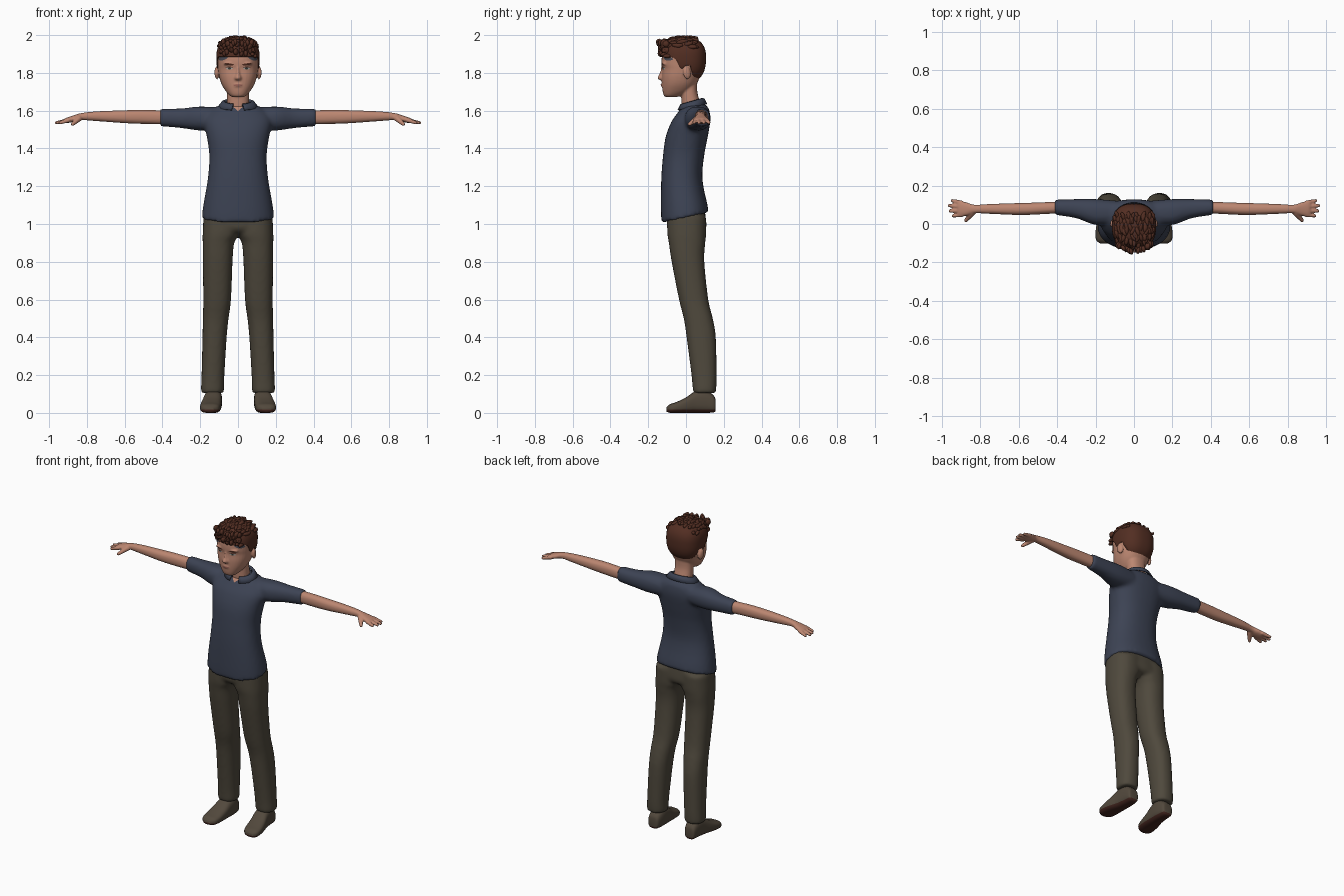
import bpy, bmesh, math, random
from mathutils import Vector, Matrix

random.seed(4)
if "Cube" in bpy.data.objects:
    bpy.data.objects.remove(bpy.data.objects["Cube"])


def material(name, r, g, b):
    m = bpy.data.materials.new(name)
    m.use_nodes = True
    m.diffuse_color = (r, g, b, 1)
    shader = next(n for n in m.node_tree.nodes if n.type == "BSDF_PRINCIPLED")
    shader.inputs["Base Color"].default_value = (r, g, b, 1)
    shader.inputs["Roughness"].default_value = 0.8
    return m


SKIN = material("skin", .50, .24, .165)
LIPS = material("lips", .33, .13, .10)
HAIR = material("brown hair", .085, .027, .016)
SCALP = material("grey hairline", .07, .07, .09)
EYE = material("eye white", .42, .38, .35)
IRIS = material("dark iris", .035, .045, .04)
SHIRT = material("navy shirt", .046, .056, .088)
CLOTH = material("olive trousers", .078, .066, .046)
SHOE = material("taupe shoe", .085, .066, .046)
SOLE = material("red brown sole", .055, .018, .013)


def power(value, exponent):
    return math.copysign(abs(value) ** exponent, value)


def loft(bm, axis, rows, side=1, square=2.3, count=32, steps=4):
    """Skin rounded sections (position, u0, u1, v0, v1) placed along an axis."""
    pts = [Vector(r) for r in rows]
    pts = [pts[0]] + pts + [pts[-1]]
    smooth = []
    for i in range(1, len(pts) - 2):
        a, b, c, d = pts[i - 1:i + 3]
        for k in range(steps):
            t = k / steps
            smooth.append(.5 * (2 * b + (c - a) * t + (2 * a - 5 * b + 4 * c - d) * t ** 2
                                + (3 * b - a - 3 * c + d) * t ** 3))
    smooth.append(pts[-1])
    rings = []
    for p, u0, u1, v0, v1 in smooth:
        ring = []
        for k in range(count):
            t = math.tau * k / count
            u = (u0 + u1) / 2 + (u1 - u0) / 2 * power(math.cos(t), 2 / square)
            v = (v0 + v1) / 2 + (v1 - v0) / 2 * power(math.sin(t), 2 / square)
            x, y, z = {"X": (p, u, v), "Y": (u, p, v), "Z": (u, v, p)}[axis]
            ring.append(bm.verts.new((x * side, y, z)))
        rings.append(ring)
    for a, b in zip(rings, rings[1:]):
        for k in range(count):
            j = (k + 1) % count
            bm.faces.new((a[k], a[j], b[j], b[k]))
    bm.faces.new(rings[0])
    bm.faces.new(rings[-1])


def ball(bm, center, radii, turn=0, tilt=0):
    m = (Matrix.Translation(center) @ Matrix.Rotation(turn, 4, "Z")
         @ Matrix.Rotation(tilt, 4, "X") @ Matrix.Diagonal((*radii, 1)))
    return bmesh.ops.create_icosphere(bm, subdivisions=2, radius=1, matrix=m)["verts"]


def finger(bm, start, end, r0, r1):
    a, b = Vector(start), Vector(end)
    turn = (b - a).to_track_quat("Z", "Y").to_matrix().to_4x4()
    bmesh.ops.create_cone(bm, cap_ends=True, segments=12, radius1=r0, radius2=r1,
                          depth=(b - a).length, matrix=Matrix.Translation((a + b) / 2) @ turn)
    ball(bm, b, (r1, r1, r1))


def finish(bm, name, *mats, voxel=0, relax=4):
    bmesh.ops.recalc_face_normals(bm, faces=bm.faces)
    mesh = bpy.data.meshes.new(name)
    bm.to_mesh(mesh)
    bm.free()
    mesh.shade_smooth()
    ob = bpy.data.objects.new(name, mesh)
    bpy.context.collection.objects.link(ob)
    for m in mats:
        mesh.materials.append(m)
    if voxel:
        r = ob.modifiers.new("blend", "REMESH")
        r.mode, r.voxel_size, r.use_smooth_shade = "VOXEL", voxel, True
        s = ob.modifiers.new("relax", "SMOOTH")
        s.factor, s.iterations = .5, relax
    return ob


def patch(name, target, outline, mat, lift=.002):
    """Thin painted shape laid on the front surface of a part."""
    ev = target.evaluated_get(bpy.context.evaluated_depsgraph_get())
    bm = bmesh.new()
    cx = sum(p[0] for p in outline) / len(outline)
    cz = sum(p[1] for p in outline) / len(outline)

    def vert(x, z):
        hit, pos, normal, _ = ev.ray_cast(Vector((x, -1, z)), Vector((0, 1, 0)))
        return bm.verts.new(pos + normal * lift if hit else (x, 0, z))
    rings = [[vert(cx + (x - cx) * f, cz + (z - cz) * f) for x, z in outline] for f in (.35, .7, 1)]
    bm.faces.new(rings[0])
    for a, b in zip(rings, rings[1:]):
        for k in range(len(a)):
            j = (k + 1) % len(a)
            bm.faces.new((a[k], a[j], b[j], b[k]))
    return finish(bm, name, mat)


def oval(cx, cz, rx, rz, slope=0):
    angles = [math.tau * k / 20 for k in range(20)]
    return [(cx + rx * math.cos(t), cz + rz * math.sin(t) + slope * rx * math.cos(t)) for t in angles]


# Shirt: body and short sleeves blended together
bm = bmesh.new()
body = [(1.035, .192, -.13, .12), (1.1, .184, -.133, .112), (1.24, .16, -.131, .087),
        (1.36, .152, -.122, .096), (1.46, .165, -.108, .115), (1.54, .18, -.078, .128),
        (1.59, .16, -.043, .126), (1.62, .115, -.022, .115), (1.643, .07, 0, .085)]
loft(bm, "Z", [(z, -w, w, f, b) for z, w, f, b in body])
for v in bm.verts:
    v.co.z += .22 * v.co.y * max(0, (1.15 - v.co.z) / .115)
for s in (1, -1):
    loft(bm, "X", [(.08, 0, .12, 1.5, 1.615), (.2, -.005, .13, 1.495, 1.622),
                   (.3, .03, .13, 1.508, 1.612), (.415, .048, .127, 1.518, 1.61)], s)
shirt = finish(bm, "shirt", SHIRT, voxel=.011, relax=5)

# Collar: an open folded band
bm = bmesh.new()
bands = []
for k in range(33):
    t = .32 + (math.tau - .64) * k / 32
    sx, cy = math.sin(t), math.cos(t)
    bands.append([bm.verts.new((sx * rx, .032 - cy * ry, z - .016 * cy))
                  for rx, ry, z in ((.068, .052, 1.635), (.072, .056, 1.652),
                                    (.085, .066, 1.648), (.108, .08, 1.62))])
for a, b in zip(bands, bands[1:]):
    for k in range(3):
        bm.faces.new((a[k], b[k], b[k + 1], a[k + 1]))
collar = finish(bm, "collar", SHIRT)
collar.modifiers.new("thickness", "SOLIDIFY").thickness = .007

# Trousers: hips and two legs blended together
bm = bmesh.new()
loft(bm, "Z", [(.95, -.15, .15, -.07, .08), (.98, -.182, .182, -.099, .108),
               (1.07, -.178, .178, -.1, .1)])
for s in (1, -1):
    loft(bm, "Z", [(.105, .078, .193, .04, .156), (.125, .074, .196, .036, .16),
                   (.2, .072, .193, .029, .162), (.4, .06, .188, .003, .158),
                   (.5, .05, .186, -.012, .142), (.6, .037, .184, -.037, .118),
                   (.8, .029, .186, -.076, .097), (.9, .02, .187, -.091, .102),
                   (.95, -.005, .187, -.099, .107), (1.04, -.01, .183, -.1, .107)], s)
finish(bm, "trousers", CLOTH, voxel=.011)

# Shoes with a darker sole
for s, label in ((1, "left"), (-1, "right")):
    bm = bmesh.new()
    loft(bm, "Y", [(.157, .11, .155, .015, .06), (.148, .095, .167, .003, .09),
                   (.1, .085, .175, 0, .125), (.05, .085, .182, 0, .115),
                   (0, .088, .194, 0, .082), (-.05, .093, .201, 0, .058),
                   (-.085, .104, .196, 0, .046), (-.102, .13, .175, .006, .03)], s, square=2.8)
    bmesh.ops.bisect_plane(bm, geom=bm.verts[:] + bm.edges[:] + bm.faces[:],
                           plane_co=(0, 0, .018), plane_no=(0, 0, 1))
    for f in bm.faces:
        f.material_index = int(f.calc_center_median().z < .018)
    finish(bm, label + "_shoe", SHOE, SOLE)

# Arms with hands
for s, label in ((1, "left"), (-1, "right")):
    bm = bmesh.new()
    loft(bm, "X", [(.36, .058, .118, 1.527, 1.6), (.5, .05, .112, 1.53, 1.604),
                   (.6, .047, .109, 1.534, 1.602), (.75, .053, .104, 1.545, 1.596),
                   (.83, .056, .1, 1.55, 1.587), (.87, .044, .112, 1.541, 1.575),
                   (.905, .038, .12, 1.534, 1.564), (.918, .045, .115, 1.538, 1.558)], s)
    for y0, x1, y1 in ((.11, .947, .122), (.09, .962, .096), (.069, .958, .068), (.048, .942, .042)):
        finger(bm, (.895 * s, y0, 1.55), (x1 * s, y1, 1.536), .0125, .009)
    finger(bm, (.84 * s, .06, 1.56), (.876 * s, .018, 1.528), .017, .01)
    finish(bm, label + "_arm", SKIN, voxel=.0055, relax=2)

# Head, neck, nose and ears
bm = bmesh.new()
skull = [(1.672, .03, -.108, -.05), (1.682, .046, -.118, -.02), (1.705, .066, -.124, .025),
         (1.74, .087, -.127, .055), (1.78, .1, -.128, .075), (1.82, .106, -.125, .092),
         (1.85, .108, -.13, .098), (1.9, .108, -.124, .098), (1.95, .085, -.09, .075),
         (1.975, .05, -.05, .04)]
loft(bm, "Z", [(z, -w, w, f, b) for z, w, f, b in skull])
loft(bm, "Z", [(1.58, -.062, .062, -.02, .09), (1.64, -.058, .058, -.024, .075),
               (1.7, -.058, .058, -.025, .06), (1.76, -.06, .06, -.02, .06)])
loft(bm, "Z", [(1.84, -.011, .011, -.13, -.09), (1.8, -.012, .012, -.139, -.09),
               (1.774, -.021, .021, -.151, -.09), (1.762, -.018, .018, -.141, -.09)], square=1.8)
ball(bm, (0, -.122, 1.735), (.026, .011, .012))
for s in (1, -1):
    ball(bm, (.112 * s, .005, 1.8), (.012, .022, .036), turn=.3 * s, tilt=.15)
    ball(bm, (.045 * s, -.112, 1.849), (.034, .018, .009))
head = finish(bm, "head", SKIN, voxel=.0055, relax=3)

# Painted face details and open neckline
for s, label in ((1, "left"), (-1, "right")):
    patch(label + "_eye", head, oval(.045 * s, 1.824, .018, .0065), EYE)
    patch(label + "_iris", head, oval(.044 * s, 1.824, .007, .0062), IRIS, .0035)
    patch(label + "_lash", head, oval(.045 * s, 1.831, .02, .0025), HAIR, .003)
    patch(label + "_brow", head, oval(.045 * s, 1.846, .025, .0045, .12 * s), HAIR)
    patch(label + "_hairline", head, oval(.076 * s, 1.88, .024, .013, -.3 * s), SCALP)
patch("mouth", head, oval(0, 1.735, .024, .0055), LIPS)
patch("neckline", shirt, [(-.034, 1.626), (0, 1.597), (.034, 1.626), (0, 1.628)], SKIN)

# Hair: a cap trimmed along the hairline, with loose tufts on top
LINE = [(-1, 1.888), (-.075, 1.885), (-.05, 1.87), (-.03, 1.822), (-.008, 1.822), (.002, 1.842),
        (.024, 1.838), (.036, 1.775), (.07, 1.752), (1, 1.75)]


def hairline(y):
    for (a, za), (b, zb) in zip(LINE, LINE[1:]):
        if a <= y <= b:
            return za + (zb - za) * (y - a) / (b - a)


MID, RX, RY, RZ, E = Vector((0, -.012, 1.88)), .115, .118, .11, 2.5
bm = bmesh.new()
bmesh.ops.create_uvsphere(bm, u_segments=64, v_segments=48, radius=1)
for v in bm.verts:
    d = v.co / sum(abs(c) ** E for c in v.co) ** (1 / E)
    v.co = MID + Vector((d.x * RX, d.y * RY, d.z * (RZ if d.z > 0 else .135)))
    v.co.z = max(v.co.z, hairline(v.co.y))
for k in range(90):
    x, y = random.uniform(-.1, .1), random.uniform(-.125, .05)
    rest = 1 - abs(x / RX) ** E - abs((y - MID.y) / RY) ** E
    if rest > 0:
        z = MID.z + RZ * rest ** (1 / E)
        ball(bm, (x, y, z - .003), (.011, .027, .011), random.uniform(-.5, .5), random.uniform(-.2, .3))
for k in range(34):
    x, z = random.uniform(-.088, .088), random.uniform(1.9, 1.965)
    y = -.134 + abs(x) ** 2 * 5 - .3 * max(0, z - 1.93)
    ball(bm, (x, y, z), (.011, .018, .018), random.uniform(-.6, .6), random.uniform(-.6, .6))
for v in bm.verts:
    v.co.z = min(v.co.z, 2)
finish(bm, "hair", HAIR)
